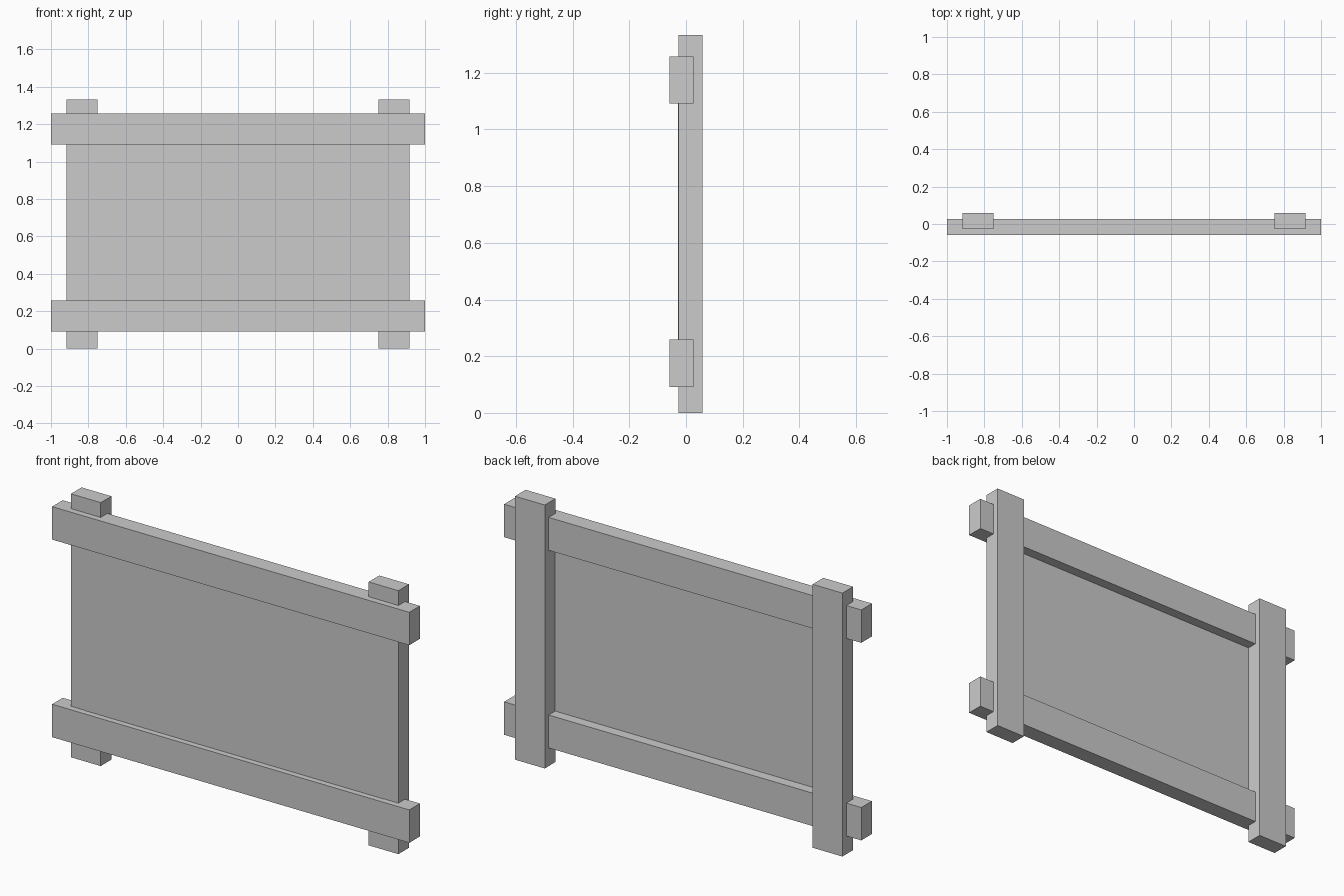
import bpy

if "Cube" in bpy.data.objects:
    bpy.data.objects.remove(bpy.data.objects["Cube"])


def box(name, x, y, z):
    """Axis-aligned box from (min, max) pairs."""
    bpy.ops.mesh.primitive_cube_add(
        size=1, location=[(a + b) / 2 for a, b in (x, y, z)])
    ob = bpy.context.object
    ob.name = name
    ob.scale = [b - a for a, b in (x, y, z)]
    bpy.ops.object.transform_apply(location=False, rotation=False, scale=True)
    return ob


# Upright posts behind the rails
for side, x in (("left", -0.8333), ("right", 0.8333)):
    box(f"{side}_post", (x - 0.0833, x + 0.0833), (-0.0265, 0.0583), (0, 1.3333))

# Horizontal rails notched over the front of the posts
for level, z in (("lower", 0.175), ("upper", 1.175)):
    box(f"{level}_rail", (-1, 1), (-0.0583, 0.0265), (z - 0.0833, z + 0.0833))

# Thin panel lying on the front faces of the posts, set into the rails
box("panel", (-0.8333, 0.8333), (-0.0285, -0.0255), (0.175, 1.175))
